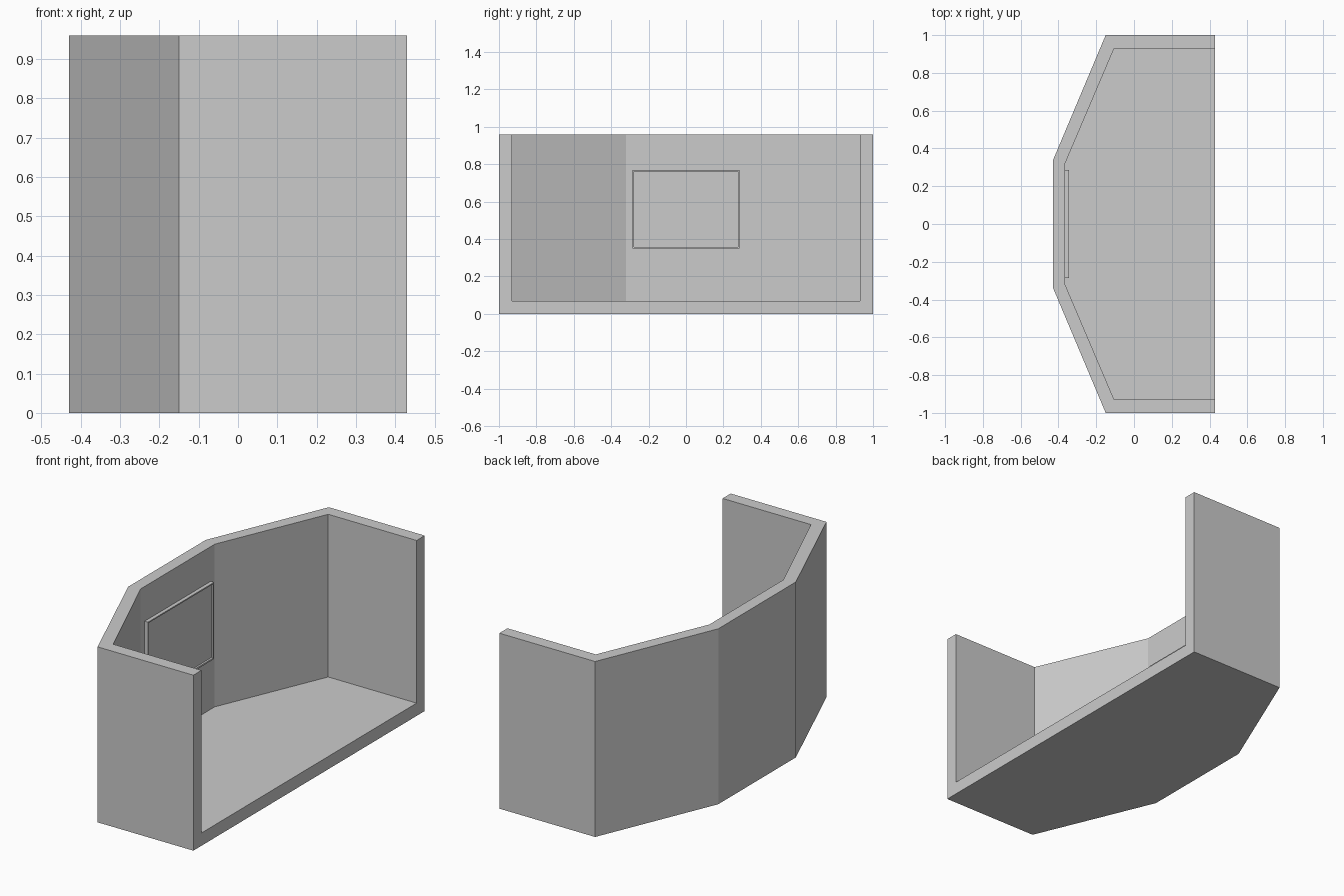
import bpy, bmesh

if "Cube" in bpy.data.objects:
    bpy.data.objects.remove(bpy.data.objects["Cube"])

H, FLOOR = 0.96, 0.07
# half plans from the open side to the back wall, then mirrored in y
half_out = [(0.43, -1.0), (-0.15, -1.0), (-0.43, -0.335)]
half_in = [(0.43, -0.93), (-0.105, -0.93), (-0.365, -0.32)]


def mirrored(half):
    return half + [(x, -y) for x, y in reversed(half)]


def finish(name, bm):
    bmesh.ops.recalc_face_normals(bm, faces=bm.faces)
    me = bpy.data.meshes.new(name)
    bm.to_mesh(me)
    bm.free()
    ob = bpy.data.objects.new(name, me)
    bpy.context.collection.objects.link(ob)
    return ob


# Booth shell: floor and five walls in one closed skin
bm = bmesh.new()


def ring(pts, z):
    return [bm.verts.new((x, y, z)) for x, y in pts]


outer, inner = mirrored(half_out), mirrored(half_in)
ob_, ot = ring(outer, 0), ring(outer, H)
ib, it = ring(inner, FLOOR), ring(inner, H)
bm.faces.new(ob_)
bm.faces.new(ib)
for i in range(len(outer) - 1):
    j = i + 1
    bm.faces.new((ob_[i], ob_[j], ot[j], ot[i]))
    bm.faces.new((ib[i], ib[j], it[j], it[i]))
    bm.faces.new((ot[i], ot[j], it[j], it[i]))
# open-side end faces: left post, sill, right post
bm.faces.new((ob_[0], ot[0], it[0], ib[0]))
bm.faces.new((ob_[0], ib[0], ib[-1], ob_[-1]))
bm.faces.new((ob_[-1], ib[-1], it[-1], ot[-1]))
finish("booth_shell", bm)

# Wall screen: thin box with an inset, recessed front
bm = bmesh.new()
bmesh.ops.create_cube(bm, size=1)
for v in bm.verts:
    v.co = (-0.355 + v.co.x * 0.02, v.co.y * 0.572, 0.56 + v.co.z * 0.42)
front = max(bm.faces, key=lambda f: f.calc_center_median().x)
bmesh.ops.inset_region(bm, faces=[front], thickness=0.011)
for v in front.verts:
    v.co.x -= 0.001
res = bmesh.ops.inset_region(bm, faces=[front], thickness=0.0005, depth=0)
for v in front.verts:
    v.co.x -= 0.010
finish("wall_screen", bm)
